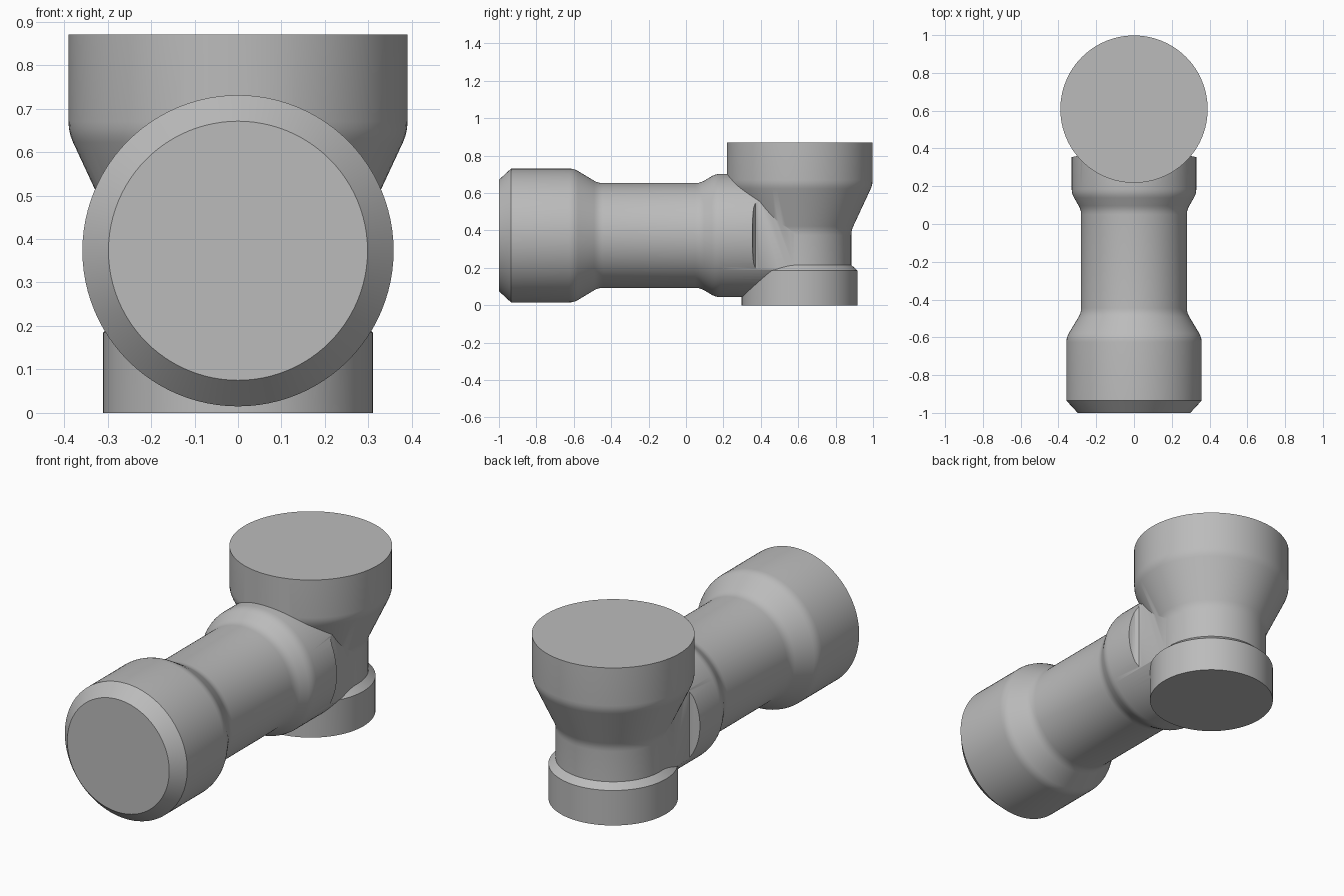
import bpy, bmesh, math
from mathutils import Matrix, Vector

if "Cube" in bpy.data.objects:
    bpy.data.objects.remove(bpy.data.objects["Cube"])

SEGMENTS = 96
grey = bpy.data.materials.new("plain grey")
grey.use_nodes = True
colour = (0.5, 0.5, 0.5, 1)
grey.diffuse_color = colour
grey.node_tree.nodes["Principled BSDF"].inputs["Base Color"].default_value = colour


def add_object(name, bm):
    bmesh.ops.recalc_face_normals(bm, faces=bm.faces)
    mesh = bpy.data.meshes.new(name)
    bm.to_mesh(mesh)
    bm.free()
    mesh.materials.append(grey)
    obj = bpy.data.objects.new(name, mesh)
    bpy.context.collection.objects.link(obj)
    return obj


def soften(profile, soft, size=0.025):
    """Round the profile corners whose indices are listed in soft."""
    points = []
    for i, p in enumerate(profile):
        p = Vector(p)
        if i not in soft:
            points.append(p)
            continue
        a = p + (Vector(profile[i - 1]) - p).normalized() * size
        b = p + (Vector(profile[i + 1]) - p).normalized() * size
        for t in (0, 0.33, 0.67, 1):
            points.append(a.lerp(p, t).lerp(p.lerp(b, t), t))
    return points


def turned(name, profile, matrix):
    """Solid of revolution from (radius, height) points, with flat ends."""
    bm = bmesh.new()
    rings = []
    for r, h in profile:
        ring = []
        for i in range(SEGMENTS):
            a = math.tau * i / SEGMENTS
            ring.append(bm.verts.new((r * math.cos(a), r * math.sin(a), h)))
        rings.append(ring)
    for low, high in zip(rings, rings[1:]):
        for i in range(SEGMENTS):
            j = (i + 1) % SEGMENTS
            bm.faces.new((low[i], low[j], high[j], high[i]))
    bm.faces.new(rings[0])
    bm.faces.new(rings[-1])
    bm.transform(matrix)
    return add_object(name, bm)


def combine(target, tool, operation):
    mod = target.modifiers.new(operation.title(), 'BOOLEAN')
    mod.operation = operation
    mod.solver = 'EXACT'
    mod.object = tool
    bpy.context.view_layer.objects.active = target
    bpy.ops.object.modifier_apply(modifier=mod.name)
    bpy.data.objects.remove(tool)


# Horizontal pipe with a chamfered socket and a raised collar
pipe_profile = soften([(0.298, -1), (0.358, -0.935), (0.358, -0.6), (0.28, -0.47),
                       (0.28, 0.075), (0.33, 0.16), (0.33, 0.58)], (2, 3, 4, 5))
pipe = turned("pipe_fitting", pipe_profile,
              Matrix.Translation((0, 0, 0.373)) @ Matrix.Rotation(-math.pi / 2, 4, 'X'))

# Trim both sides of the collar flush with the neck
for side in (-1, 1):
    bm = bmesh.new()
    outline = [(0.4, 0.354), (0.325, 0.355), (0.295, 0.361), (0.28, 0.372),
               (0.275, 0.39), (0.275, 0.7), (0.4, 0.7)]
    face = bm.faces.new([bm.verts.new((side * x, y, 0)) for x, y in outline])
    new = bmesh.ops.extrude_face_region(bm, geom=[face])["geom"]
    bmesh.ops.translate(bm, vec=(0, 0, 0.9),
                        verts=[v for v in new if isinstance(v, bmesh.types.BMVert)])
    cutter = add_object("collar_trim", bm)
    cutter.hide_render = True
    combine(pipe, cutter, 'DIFFERENCE')

# Upright body: foot ring, neck, flare and wide mouth
upright_profile = soften([(0.31, 0), (0.31, 0.185), (0.276, 0.215), (0.276, 0.4),
                          (0.39, 0.645), (0.39, 0.87)], (3, 4))
upright = turned("upright_body", upright_profile, Matrix.Translation((0, 0.608, 0)))
combine(pipe, upright, 'UNION')

bpy.ops.object.select_all(action='DESELECT')
pipe.select_set(True)
bpy.context.view_layer.objects.active = pipe
bpy.ops.object.shade_smooth_by_angle(angle=math.radians(34))
